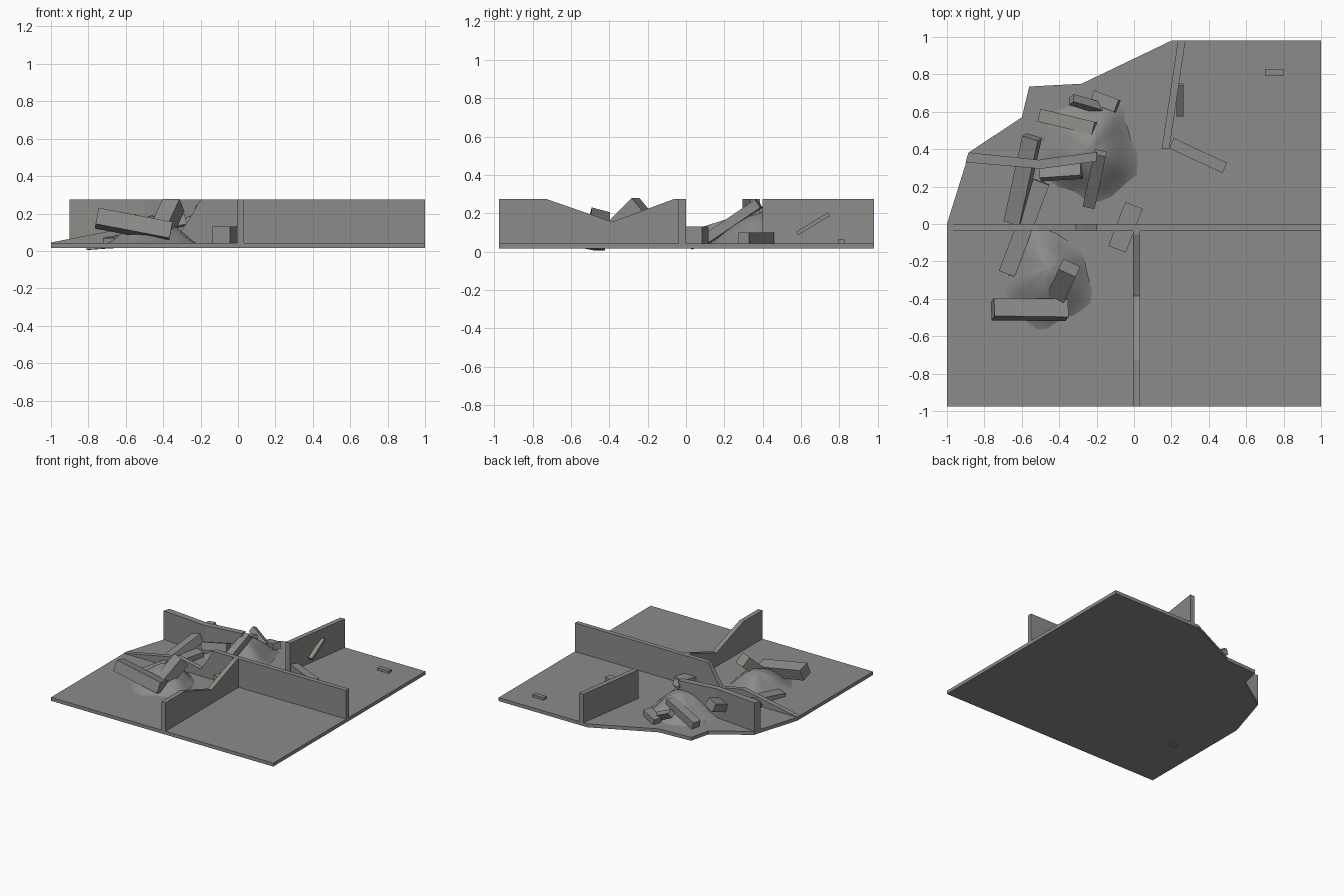
import bpy, bmesh, math, random
from mathutils import Vector, Matrix

if "Cube" in bpy.data.objects:
    bpy.data.objects.remove(bpy.data.objects["Cube"])

random.seed(4)

concrete = bpy.data.materials.new("concrete_grey")
concrete.diffuse_color = (0.26, 0.26, 0.25, 1)
concrete.use_nodes = True
concrete.node_tree.nodes["Principled BSDF"].inputs["Base Color"].default_value = concrete.diffuse_color


def finish(name, bm):
    bmesh.ops.recalc_face_normals(bm, faces=bm.faces)
    me = bpy.data.meshes.new(name)
    bm.to_mesh(me)
    bm.free()
    me.materials.append(concrete)
    ob = bpy.data.objects.new(name, me)
    bpy.context.collection.objects.link(ob)
    return ob


def prism(name, pts, offset):
    """Flat polygon of 3D points, extruded by offset."""
    bm = bmesh.new()
    face = bm.faces.new([bm.verts.new(p) for p in pts])
    res = bmesh.ops.extrude_face_region(bm, geom=[face], use_keep_orig=True)
    verts = [v for v in res["geom"] if isinstance(v, bmesh.types.BMVert)]
    bmesh.ops.translate(bm, verts=verts, vec=offset)
    return finish(name, bm)


def beam(name, a, b, width, thick, roll=0):
    """Box whose centre line runs from a to b."""
    a, b = Vector(a), Vector(b)
    axis = (b - a).normalized()
    side = axis.cross(Vector((0, 0, 1))).normalized()
    up = side.cross(axis)
    rot = Matrix((axis, side, up)).transposed().to_4x4()
    mat = (Matrix.Translation((a + b) / 2) @ rot @ Matrix.Rotation(math.radians(roll), 4, 'X')
           @ Matrix.Diagonal(((b - a).length, width, thick, 1)))
    bm = bmesh.new()
    bmesh.ops.create_cube(bm, size=1, matrix=mat)
    return finish(name, bm)


def mound(name, cx, cy, rx, ry, px, py, height):
    """Rubble heap with an uneven rim and its peak at px, py."""
    n, rings = 28, 8
    bm = bmesh.new()
    rim = [1 + 0.06 * math.sin(3 * i * math.tau / n + cx * 9) + random.uniform(-.04, .04)
           for i in range(n)]
    top = bm.verts.new((px, py, 0.03 + height))
    prev = None
    for r in range(1, rings + 1):
        t = r / rings
        z = 0.022 + height * (0.5 + 0.5 * math.cos(math.pi * t ** 1.15))
        ring = []
        for i in range(n):
            a = i * math.tau / n
            x = px * (1 - t) + t * (cx + rx * rim[i] * math.cos(a))
            y = py * (1 - t) + t * (cy + ry * rim[i] * math.sin(a))
            dz = 0.012 * t * math.sin(5 * a + cy * 7) if r < rings else 0
            ring.append(bm.verts.new((x, y, z + dz)))
        for i in range(n):
            j = (i + 1) % n
            if prev:
                bm.faces.new((prev[i], ring[i], ring[j], prev[j]))
            else:
                bm.faces.new((top, ring[i], ring[j]))
        prev = ring
    bm.faces.new(prev)
    for f in bm.faces:
        f.smooth = len(f.verts) < 5
    return finish(name, bm)


# Floor slab with its broken back left corner
outline = [(-1, -.975), (1, -.975), (1, .98), (.2, .98), (-.28, .75), (-.56, .735),
           (-.6, .57), (-.88, .385), (-1, 0)]
prism("floor_slab", [(x, y, .015) for x, y in outline], (0, 0, .028))

# Standing walls, seen from the side
long_profile = [(-1, .03), (1, .03), (1, .275), (-.2, .275), (-.26, .17), (-.31, .1),
                (-.51, .14), (-1, .045)]
prism("long_wall", [(x, -.038, z) for x, z in long_profile], (0, .038, 0))
notched_profile = [(-.975, .03), (-.03, .03), (-.03, .275), (-.06, .275), (-.385, .155),
                   (-.73, .275), (-.975, .275)]
prism("notched_wall", [(-.005, y, z) for y, z in notched_profile], (.037, 0, 0))

# Standing walls, seen from above
bent_plan = [(-.9, .33), (-.5, .295), (-.2, .335), (-.2, .385), (-.51, .343), (-.885, .383)]
prism("bent_wall", [(x, y, .03) for x, y in bent_plan], (0, 0, .245))
slanted_plan = [(.148, .4), (.188, .4), (.275, .98), (.235, .98)]
prism("slanted_wall", [(x, y, .03) for x, y in slanted_plan], (0, 0, .245))

# Rubble heaps
mound("front_heap", -.46, -.31, .28, .32, -.46, -.24, .16)
mound("back_heap", -.24, .39, .32, .33, -.24, .4, .18)

# Fallen beams: name, start, end, width, thickness, roll
for spec in [
    ("front_beam", (-.755, -.455, .175), (-.36, -.46, .1), .1, .09, 15),
    ("upright_beam", (-.345, -.235, .245), (-.43, -.42, .06), .1, .09, 0),
    ("leaning_beam", (-.545, .465, .2), (-.645, .01, .055), .09, .07, -15),
    ("flat_beam", (-.495, .225, .085), (-.68, -.265, .05), .09, .04, 0),
    ("heap_beam_left", (-.5, .58, .07), (-.21, .51, .16), .07, .06, 0),
    ("heap_beam_back", (-.335, .665, .15), (-.18, .62, .07), .045, .05, 30),
    ("heap_beam_corner", (-.22, .68, .06), (-.09, .63, .09), .07, .05, 0),
    ("steep_beam", (-.18, .38, .25), (-.24, .1, .06), .065, .05, 0),
    ("short_beam", (-.5, .27, .12), (-.28, .285, .16), .07, .06, 20),
    ("loose_beam", (.2, .432, .07), (.485, .3, .07), .06, .06, 0),
    ("leaning_plank", (.246, .58, .095), (.246, .745, .195), .035, .02, 0),
    ("brick", (.7, .81, .048), (.8, .81, .048), .035, .03, 0),
    ("crossing_beam", (0, .1, .085), (-.09, -.135, .085), .1, .09, 0),
    ("buried_scrap", (-.8, -.45, .012), (-.66, -.5, .022), .06, .012, 0),
]:
    beam(*spec)
